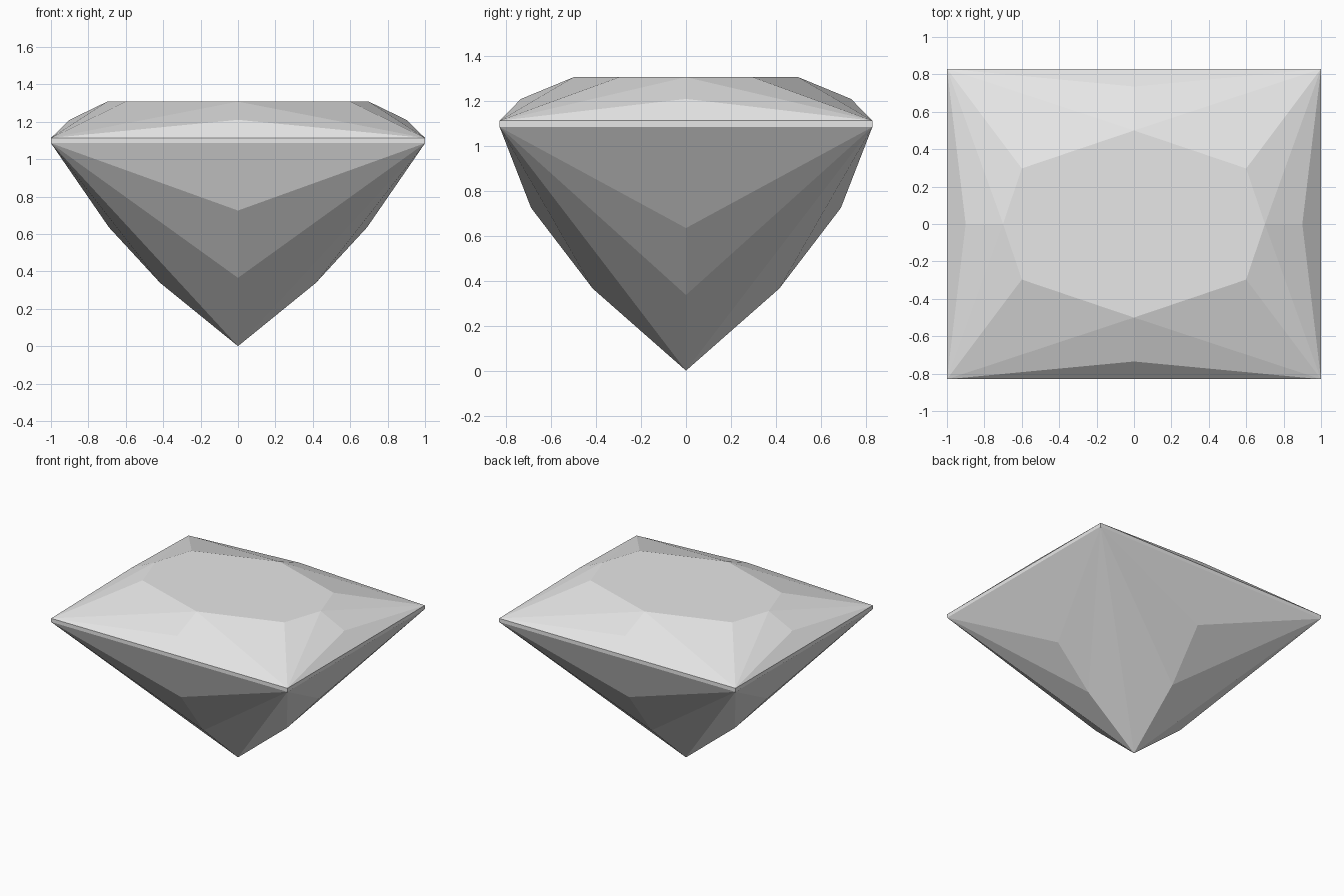
import bpy
import bmesh

cube = bpy.data.objects.get("Cube")
if cube:
    bpy.data.objects.remove(cube, do_unlink=True)

HALF_X, HALF_Y = 1.0, 0.83
GIRDLE_LOW, GIRDLE_HIGH = 1.085, 1.113
TABLE_Z = 1.307

# One flat colour for the whole stone
stone = bpy.data.materials.new("pale_grey_stone")
stone.use_nodes = True
colour = (0.8, 0.8, 0.8, 1.0)
stone.diffuse_color = colour
stone.node_tree.nodes["Principled BSDF"].inputs["Base Color"].default_value = colour

bm = bmesh.new()


def facet(*points):
    bm.faces.new([bm.verts.new(p) for p in points])


def side_points(axis, sign, profile):
    """Ridge points (offset, height) along the middle of one side."""
    return [(sign * d, 0, z) if axis == "x" else (0, sign * d, z) for d, z in profile]


# Ridge profiles, ordered from the girdle outwards
crown = {"x": [(0.9, 1.21), (0.7, TABLE_Z)], "y": [(0.735, 1.21), (0.5, TABLE_Z)]}
pavilion = {"x": [(0.69, 0.635), (0.415, 0.337), (0, 0)],
            "y": [(0.69, 0.725), (0.415, 0.365), (0, 0)]}

for axis in "xy":
    for sign in (-1, 1):
        # The two corners of this side
        ends = [(sign, -1), (sign, 1)] if axis == "x" else [(-1, sign), (1, sign)]
        low = [(sx * HALF_X, sy * HALF_Y, GIRDLE_LOW) for sx, sy in ends]
        high = [(sx * HALF_X, sy * HALF_Y, GIRDLE_HIGH) for sx, sy in ends]
        table = [(sx * 0.6, sy * 0.297, TABLE_Z) for sx, sy in ends]

        # Girdle band, and the large triangles above and below it
        facet(low[0], low[1], high[1], high[0])
        upper = side_points(axis, sign, crown[axis])
        lower = side_points(axis, sign, pavilion[axis])
        facet(high[0], high[1], upper[0])
        facet(low[0], low[1], lower[0])

        # Facets fanning from each corner up to the table and down to the point
        for i in (0, 1):
            ridge = upper + [table[i]]
            for a, b in zip(ridge, ridge[1:]):
                facet(high[i], a, b)
            for a, b in zip(lower, lower[1:]):
                facet(low[i], a, b)

# Weld the facets, then close the flat eight-sided table
bmesh.ops.remove_doubles(bm, verts=bm.verts[:], dist=0.0005)
rim = [e for e in bm.edges if e.is_boundary]
bmesh.ops.holes_fill(bm, edges=rim, sides=0)
bmesh.ops.recalc_face_normals(bm, faces=bm.faces[:])

mesh = bpy.data.meshes.new("cut_gemstone")
bm.to_mesh(mesh)
bm.free()
mesh.materials.append(stone)
gem = bpy.data.objects.new("cut_gemstone", mesh)
bpy.context.collection.objects.link(gem)
